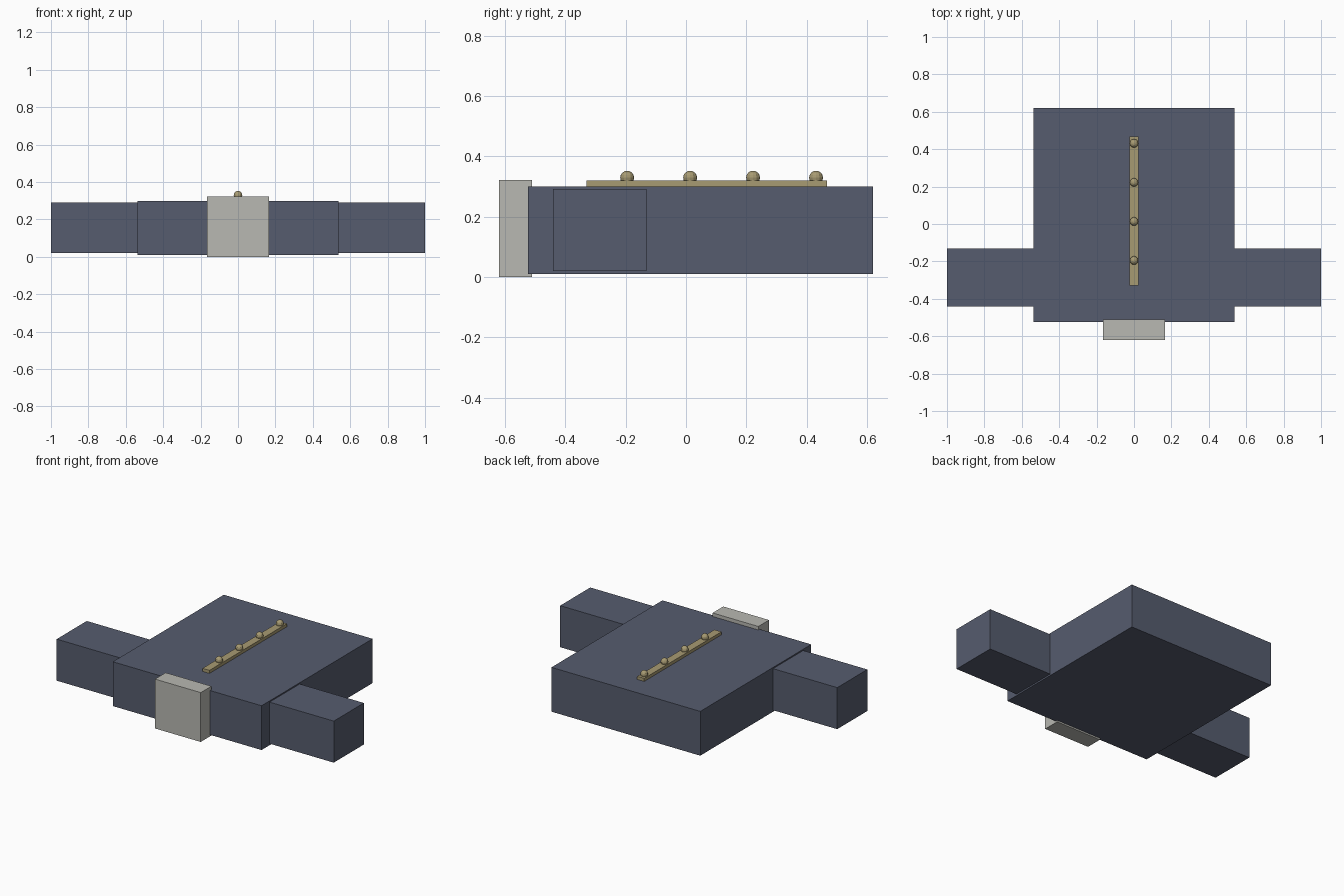
import bpy
from mathutils import Vector

default = bpy.data.objects.get("Cube")
if default:
    bpy.data.objects.remove(default, do_unlink=True)


def material(name, rgb):
    mat = bpy.data.materials.new(name)
    mat.use_nodes = True
    color = (*rgb, 1)
    mat.diffuse_color = color
    mat.node_tree.nodes["Principled BSDF"].inputs["Base Color"].default_value = color
    return mat


def box(name, low, high, mat):
    low, high = Vector(low), Vector(high)
    bpy.ops.mesh.primitive_cube_add(size=1, location=(low + high) / 2)
    obj = bpy.context.object
    obj.name = name
    obj.scale = high - low
    bpy.ops.object.transform_apply(location=False, rotation=False, scale=True)
    obj.data.materials.append(mat)
    return obj


cloth = material("slate blue cloth", (0.093, 0.107, 0.156))
light = material("light grey collar", (0.48, 0.48, 0.445))
brass = material("dull brass", (0.39, 0.328, 0.17))

# Torso and sleeves
box("torso", (-0.537, -0.524, 0.01), (0.537, 0.62, 0.299), cloth)
for side, name in ((-1, "right_sleeve"), (1, "left_sleeve")):
    inner, outer = sorted((side * 0.52, side))
    box(name, (inner, -0.441, 0.02), (outer, -0.131, 0.291), cloth)

# Collar block at the neck
box("collar", (-0.165, -0.62, 0), (0.165, -0.51, 0.322), light)

# Button strip with four round buttons
box("button_strip", (-0.025, -0.33, 0.295), (0.025, 0.467, 0.319), brass)
for i in range(4):
    bpy.ops.mesh.primitive_uv_sphere_add(
        segments=12, ring_count=8, radius=0.023,
        location=(0, -0.195 + 0.2087 * i, 0.329))
    button = bpy.context.object
    button.name = f"button_{i + 1}"
    button.data.materials.append(brass)
